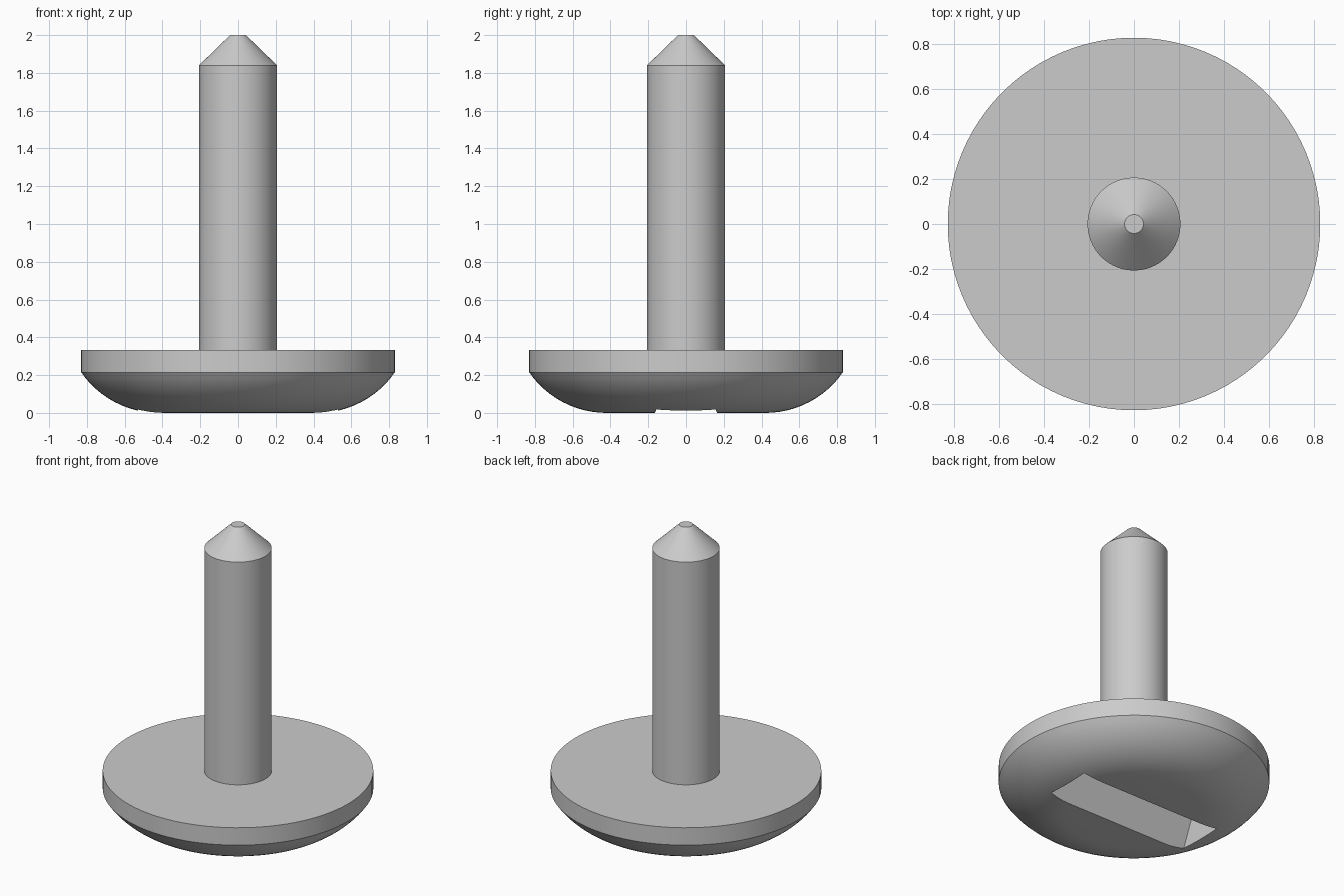
import bpy, bmesh, math

default = bpy.data.objects.get("Cube")
if default:
    bpy.data.objects.remove(default, do_unlink=True)

steel = bpy.data.materials.new("grey_steel")
steel.use_nodes = True
GREY = (0.6, 0.6, 0.6, 1)
steel.diffuse_color = GREY
steel.node_tree.nodes["Principled BSDF"].inputs["Base Color"].default_value = GREY


def add_object(name, bm):
    bmesh.ops.recalc_face_normals(bm, faces=bm.faces)
    mesh = bpy.data.meshes.new(name)
    bm.to_mesh(mesh)
    bm.free()
    mesh.materials.append(steel)
    obj = bpy.data.objects.new(name, mesh)
    bpy.context.collection.objects.link(obj)
    return obj


def lathe(name, profile, sides=96):
    """Turn a (radius, height) profile around z and cap both ends."""
    bm = bmesh.new()
    rings = []
    for r, z in profile:
        angles = [math.tau * i / sides for i in range(sides)]
        rings.append([bm.verts.new((r * math.cos(a), r * math.sin(a), z)) for a in angles])
    for low, high in zip(rings, rings[1:]):
        for i in range(sides):
            j = (i + 1) % sides
            bm.faces.new((low[i], low[j], high[j], high[i]))
    bm.faces.new(rings[0])
    bm.faces.new(rings[-1])
    return add_object(name, bm)


def select_only(obj):
    bpy.ops.object.select_all(action='DESELECT')
    obj.select_set(True)
    bpy.context.view_layer.objects.active = obj


# Round head: flat underside, curved shoulder, straight rim
FLAT, RIM, CURVE, SWEEP, STEPS = 0.42, 0.83, 0.5, math.radians(55), 12
head_profile = []
for i in range(STEPS + 1):
    a = SWEEP * i / STEPS
    head_profile.append((FLAT + CURVE * math.sin(a), CURVE * (1 - math.cos(a))))
head_profile[-1] = (RIM, 0.215)
head_profile.append((RIM, 0.333))
head = lathe("screw_head", head_profile)

# Driver slot: tapered cutter through the underside
bm = bmesh.new()
bmesh.ops.create_cube(bm, size=2)
for v in bm.verts:
    top = v.co.z > 0
    v.co = (v.co.x * 0.53, v.co.y * (0.08 if top else 0.207), 0.2 if top else -0.1)
cutter = add_object("slot_cutter", bm)
cutter.hide_render = True
cut = head.modifiers.new("slot", 'BOOLEAN')
cut.operation = 'DIFFERENCE'
cut.solver = 'EXACT'
cut.object = cutter
select_only(head)
bpy.ops.object.modifier_apply(modifier=cut.name)
bpy.data.objects.remove(cutter, do_unlink=True)

# Shaft with a blunt conical tip
shaft = lathe("shaft", [(0.207, 0.3), (0.207, 1.84), (0.042, 2.0)])

for part in (head, shaft):
    select_only(part)
    bpy.ops.object.shade_smooth_by_angle(angle=math.radians(30))
